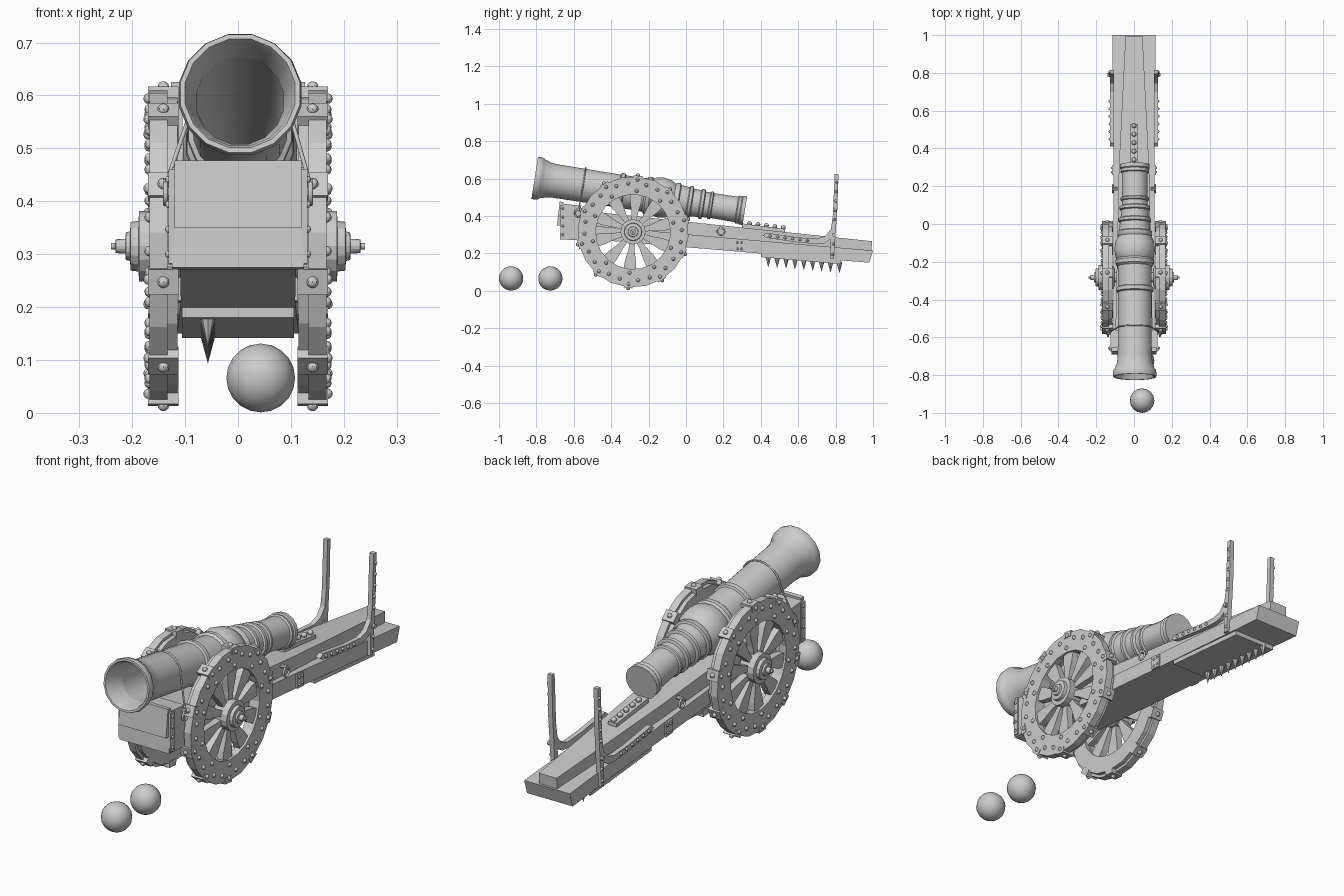
import bpy, bmesh
from math import sin, cos, pi, radians
from mathutils import Vector, Matrix

if "Cube" in bpy.data.objects:
    bpy.data.objects.remove(bpy.data.objects["Cube"])


def finish(name, bm, smooth=False):
    bmesh.ops.recalc_face_normals(bm, faces=bm.faces)
    me = bpy.data.meshes.new(name)
    bm.to_mesh(me)
    bm.free()
    ob = bpy.data.objects.new(name, me)
    bpy.context.collection.objects.link(ob)
    if smooth:
        bpy.ops.object.select_all(action='DESELECT')
        ob.select_set(True)
        bpy.context.view_layer.objects.active = ob
        bpy.ops.object.shade_smooth_by_angle(angle=radians(35))
    return ob


def lathe(name, origin, axis, profile, seg=16, phase=0.0, closed=False, caps=(True, True), smooth=False):
    """Spin (distance along axis, radius) points around an axis."""
    o, d = Vector(origin), Vector(axis).normalized()
    u = Vector((0, 1, 0)) if abs(d.x) > .9 else Vector((1, 0, 0))
    v = Vector((0, 0, 1)) if abs(d.x) > .9 else d.cross(u)
    bm = bmesh.new()
    rings = []
    for t, r in profile:
        rings.append([bm.verts.new(o + d * t + (u * cos(a) + v * sin(a)) * r)
                      for a in (phase + 2 * pi * i / seg for i in range(seg))])
    pairs = list(zip(rings, rings[1:])) + ([(rings[-1], rings[0])] if closed else [])
    for a, b in pairs:
        for i in range(seg):
            j = (i + 1) % seg
            bm.faces.new((a[i], a[j], b[j], b[i]))
    if not closed:
        for on, ring in zip(caps, (rings[0], rings[-1])):
            if on:
                bm.faces.new(ring)
    return finish(name, bm, smooth)


def add_prism(bm, yz, x0, x1):
    a = [bm.verts.new((x0, y, z)) for y, z in yz]
    b = [bm.verts.new((x1, y, z)) for y, z in yz]
    bm.faces.new(a)
    bm.faces.new(b)
    for i in range(len(a)):
        j = (i + 1) % len(a)
        bm.faces.new((a[i], a[j], b[j], b[i]))


def prism(name, yz, x0, x1):
    bm = bmesh.new()
    add_prism(bm, yz, x0, x1)
    return finish(name, bm)


def beam(name, stations):
    """Loft rectangles: (y top, y bottom, half width, z bottom, z top)."""
    bm = bmesh.new()
    rs = [[bm.verts.new(p) for p in ((-w, yb, zb), (w, yb, zb), (w, yt, zt), (-w, yt, zt))]
          for yt, yb, w, zb, zt in stations]
    for a, b in zip(rs, rs[1:]):
        for i in range(4):
            j = (i + 1) % 4
            bm.faces.new((a[i], a[j], b[j], b[i]))
    bm.faces.new(rs[0])
    bm.faces.new(rs[-1])
    return finish(name, bm)


def rivets(name, points, r):
    bm = bmesh.new()
    for p in points:
        bmesh.ops.create_uvsphere(bm, u_segments=8, v_segments=6, radius=r, matrix=Matrix.Translation(p))
    return finish(name, bm, True)


def wire(name, points, r, cyclic=False):
    cu = bpy.data.curves.new(name, 'CURVE')
    cu.dimensions = '3D'
    cu.bevel_depth, cu.bevel_resolution = r, 1
    sp = cu.splines.new('POLY')
    sp.points.add(len(points) - 1)
    for q, p in zip(sp.points, points):
        q.co = (*p, 1)
    sp.use_cyclic_u = cyclic
    ob = bpy.data.objects.new(name, cu)
    bpy.context.collection.objects.link(ob)


# Barrel: open hollow shell with bell mouth and moulded rings
MUZZLE = Vector((0.004, -0.797, 0.602))
AXIS = (Vector((0.004, 0.315, 0.428)) - MUZZLE).normalized()
lathe("barrel", MUZZLE, AXIS, [
    (.08, .084), (.0, .1), (-.012, .106), (-.012, .115), (.004, .118), (.022, .114), (.03, .106), (.045, .103),
    (.06, .096), (.10, .092), (.44, .09), (.445, .099), (.455, .101), (.465, .099), (.47, .09),
    (.58, .092), (.59, .102), (.61, .104), (.62, .097), (.63, .103), (.67, .11), (.71, .104), (.74, .088),
    (.75, .094), (.765, .094), (.77, .084), (.815, .08), (.82, .088), (.835, .088), (.84, .076),
    (.88, .074), (.885, .082), (.90, .082), (.905, .07), (.93, .07), (.935, .076), (.945, .076), (.95, .068),
    (1.08, .07), (1.085, .077), (1.10, .074), (1.105, .079), (1.125, .079)],
    seg=16, phase=pi / 16, caps=(False, True), smooth=True)
lathe("barrel_bore", MUZZLE, AXIS, [(.08, .084), (.57, .08), (.72, .07), (1.0, .055)], 16, pi / 16,
      caps=(False, True), smooth=True)

# Trail: wide lower beam with a tapered upper beam
beam("trail_lower", [(-.66, -.66, .11, .288, .362), (.25, .25, .108, .212, .28),
                     (1.0, .98, .115, .15, .215)])
beam("trail_upper", [(-.66, -.66, .1, .35, .44), (.3, .3, .08, .26, .338), (.995, .99, .045, .2, .265)])

# Front box with raised upper plate
beam("front_box", [(-.66, -.675, .125, .275, .465), (-.56, -.565, .125, .27, .455)])
beam("front_box_plate", [(-.675, -.69, .12, .35, .477), (-.655, -.665, .12, .35, .475)])

# Sight plate on top of the trail
beam("top_plate", [(.3, .3, .022, .33, .36), (.53, .53, .022, .305, .33)])
rivets("top_plate_rivets", [(0, .34 + .045 * i, .36 - .0055 * i) for i in range(5)], .013)

# Spiked plate below the trail
beam("spike_plate", [(.4, .4, .106, .18, .205), (.83, .83, .106, .142, .17)])
bm = bmesh.new()
for i in range(9):
    y = .44 + .0475 * i
    m = Matrix.Translation((-.057, y, .155 - .085 * (y - .44))) @ Matrix.Rotation(pi, 4, 'X')
    bmesh.ops.create_cone(bm, cap_ends=True, segments=8, radius1=.016, radius2=0, depth=.06, matrix=m)
finish("ground_spikes", bm)

# Axle
WC = Vector((0, -.283, .315))
lathe("axle", WC, (1, 0, 0), [(-.2, .028), (.2, .028)], 12)

STRAPS = [radians(85 + 36 * i) for i in range(10)]


def polar(a, r, off=0.0):
    return (WC.y + r * cos(a) - off * sin(a), WC.z + r * sin(a) + off * cos(a))


for s, side in ((-1, "left"), (1, "right")):
    ax = (s, 0, 0)
    # Wheel rim, ten spokes and iron straps
    lathe(side + "_wheel_rim", WC, ax, [(.133, .2), (.133, .297), (.167, .297), (.167, .2)], 20, STRAPS[0], closed=True)
    lathe(side + "_wheel_inner_rim", WC, ax, [(.114, .205), (.114, .284), (.135, .284), (.135, .205)], 20,
          STRAPS[0], closed=True)
    bm = bmesh.new()
    for a in STRAPS:
        shape = [(.05, .012), (.1, .017), (.16, .03), (.21, .034)]
        loop = [polar(a, r, w) for r, w in shape] + [polar(a, r, -w) for r, w in reversed(shape)]
        add_prism(bm, loop, s * .126, s * .157)
    finish(side + "_wheel_spokes", bm)
    bm = bmesh.new()
    for a in STRAPS:
        add_prism(bm, [polar(a, .272, .024), polar(a, .301, .024), polar(a, .301, -.024), polar(a, .272, -.024)],
                  s * .112, s * .17)
    finish(side + "_wheel_straps", bm)
    rivets(side + "_tread_bolts", [(s * .141, *polar(a, .302)) for a in STRAPS], .011)
    face = []
    for a in STRAPS:
        face += [(s * .169, *polar(a, .28)), (s * .167, *polar(a + .19, .26)),
                 (s * .167, *polar(a - .19, .26)), (s * .167, *polar(a, .22))]
    rivets(side + "_rim_rivets", face, .010)

    # Stepped hub and axle end
    lathe(side + "_hub", WC, ax, [(.104, .05), (.115, .065), (.187, .067), (.188, .048), (.203, .046), (.204, .028),
                                  (.212, .026), (.213, .014), (.231, .013), (.232, .006), (.24, .006)], 16)

    # Upright post bracket with curved foot and strap
    prism(side + "_post_bracket", [
        (.41, .295), (.43, .31), (.6, .285), (.7, .278), (.745, .292), (.775, .33), (.785, .4), (.795, .625),
        (.815, .625), (.81, .45), (.803, .35), (.79, .17), (.77, .17), (.773, .275), (.74, .254), (.7, .25),
        (.6, .258), (.43, .283)], s * .105, s * .127)
    rivets(side + "_bracket_rivets", [(s * .127, .45 + .04 * i, .293 - .005 * i) for i in range(6)]
           + [(s * .127, .785, .195), (s * .127, .789, .25)]
           + [(s * .127, .795 + .003 * i, .38 + .05 * i) for i in range(5)], .008)
    lathe(side + "_bracket_bolt", (s * .12, .79, .3), ax, [(0, .01), (.02, .01)], 8)

    # Side plates with rivets
    prism(side + "_trail_plate", [(.26, .275), (.31, .27), (.31, .208), (.26, .212)], s * .1, s * .116)
    rivets(side + "_trail_plate_rivets", [(s * .116, y, z) for y in (.275, .297) for z in (.225, .258)], .006)
    prism(side + "_box_strap", [(-.672, .46), (-.645, .458), (-.645, .28), (-.672, .282)], s * .12, s * .131)
    rivets(side + "_box_rivets", [(s * .131, -.658, .3 + .047 * i) for i in range(4)], .007)

    # Hanging rings
    for label, x, y, z in (("rear", .112, .187, .317), ("front", .137, -.575, .415)):
        wire(f"{side}_{label}_ring", [(s * x, y + .02 * cos(k * pi / 6), z + .02 * sin(k * pi / 6))
                                      for k in range(12)], .005, True)
        lathe(f"{side}_{label}_ring_bolt", (s * (x - .025), y, z + .02), ax, [(0, .009), (.03, .009)], 8)

# Cord tying the barrel to the front rings
C = MUZZLE + AXIS * .25
UP = Vector((1, 0, 0)).cross(AXIS) * -1
UP = UP if UP.z > 0 else -UP
arch = [C + Vector((cos(a), 0, 0)) * .095 + UP * sin(a) * .095 for a in (pi * k / 12 for k in range(13))]
wire("barrel_cord", [Vector((.137, -.575, .43))] + arch + [Vector((-.137, -.575, .43))], .004)

# Cannon balls
for i, y in enumerate((-.935, -.725)):
    bm = bmesh.new()
    bmesh.ops.create_uvsphere(bm, u_segments=16, v_segments=10, radius=.065,
                              matrix=Matrix.Translation((.043, y, .066)))
    finish(f"ball_{i + 1}", bm, True)
